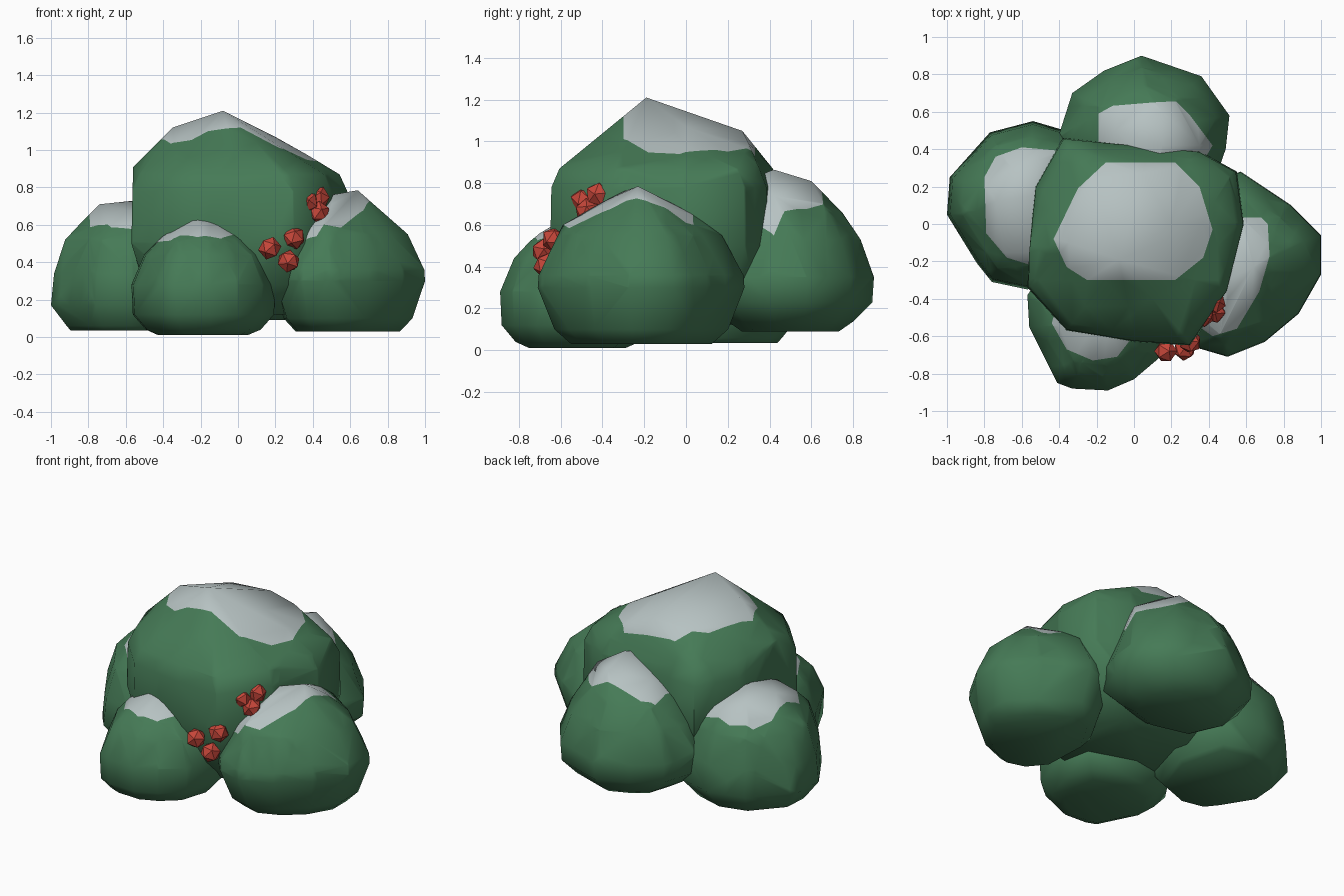
import bpy, bmesh, math
from mathutils import Vector


def material(name, rgb):
    m = bpy.data.materials.new(name)
    m.diffuse_color = (*rgb, 1)
    return m


GREEN = material("leaf green", (0.06, 0.195, 0.093))
SNOW = material("snow grey", (0.47, 0.54, 0.54))
RED = material("berry red", (0.57, 0.062, 0.042))


def clump(name, centre, plan, levels, peaks, snow, snow_z):
    """Rounded leaf clump: scaled plan rings plus peak points, hulled; snow cut in from above."""
    bm = bmesh.new()
    c = Vector(centre)
    for z, s in levels:
        for p in plan:
            q = c + (Vector(p) - c) * s
            bm.verts.new((q.x, q.y, z))
    for p in peaks:
        bm.verts.new(p)
    hull = bmesh.ops.convex_hull(bm, input=bm.verts[:])
    junk = {g for g in hull["geom_interior"] + hull["geom_unused"] if isinstance(g, bmesh.types.BMVert)}
    bmesh.ops.delete(bm, geom=list(junk), context='VERTS')
    # cut the snow outline (counter-clockwise convex polygon) into the upper faces
    sides = []
    for a, b in zip(snow, snow[1:] + snow[:1]):
        sides.append((Vector((*a, 0)), Vector((b[1] - a[1], a[0] - b[0], 0)).normalized()))
    for co, no in sides:
        upper = [f for f in bm.faces if f.normal.z > 0]
        geom = upper + list({e for f in upper for e in f.edges}) + list({v for f in upper for v in f.verts})
        bmesh.ops.bisect_plane(bm, geom=geom, plane_co=co, plane_no=no, dist=1e-5)
        bm.normal_update()
    for f in bm.faces:
        m = f.calc_center_median()
        inside = all((Vector((m.x, m.y, 0)) - co).dot(no) < 1e-4 for co, no in sides)
        f.material_index = int(inside and m.z > snow_z)
        f.smooth = True
    bmesh.ops.recalc_face_normals(bm, faces=bm.faces[:])
    me = bpy.data.meshes.new(name)
    bm.to_mesh(me)
    bm.free()
    me.materials.append(GREEN)
    me.materials.append(SNOW)
    me.set_sharp_from_angle(angle=math.radians(60))
    ob = bpy.data.objects.new(name, me)
    bpy.context.collection.objects.link(ob)


# tall middle clump
clump("centre_clump", (0, -0.1),
      [(-0.57, -0.34), (-0.36, -0.57), (0.0, -0.63), (0.3, -0.65), (0.5, -0.36), (0.59, 0.0),
       (0.55, 0.28), (0.35, 0.39), (-0.1, 0.43), (-0.38, 0.46), (-0.53, 0.2)],
      [(0.12, 0.6), (0.28, 0.88), (0.5, 1.0), (0.78, 0.99), (0.87, 0.92)],
      [(-0.08, -0.19, 1.21), (-0.35, -0.1, 1.12), (-0.56, -0.15, 0.91), (0.2, 0.0, 1.07), (0.36, 0.0, 0.98),
       (0.05, 0.27, 1.05), (-0.22, 0.25, 1.04), (0.2, 0.3, 0.99), (0.2, -0.3, 1.0), (-0.22, -0.31, 1.06)],
      [(-0.43, -0.08), (-0.36, -0.23), (-0.25, -0.3), (0.22, -0.3), (0.37, -0.18), (0.42, -0.03),
       (0.35, 0.2), (0.22, 0.33), (-0.15, 0.33), (-0.3, 0.19)], 0.85)

# right clump
clump("right_clump", (0.58, -0.21),
      [(0.57, 0.28), (0.35, 0.2), (0.18, -0.1), (0.2, -0.5), (0.33, -0.66), (0.5, -0.71),
       (0.7, -0.63), (0.88, -0.48), (1.0, -0.27), (1.0, -0.06), (0.84, 0.1)],
      [(0.03, 0.68), (0.1, 0.84), (0.3, 1.0), (0.36, 0.99), (0.55, 0.78), (0.65, 0.5)],
      [(0.64, -0.23, 0.785), (0.5, -0.3, 0.76), (0.71, -0.1, 0.69), (0.85, -0.22, 0.6),
       (0.55, 0.0, 0.67), (0.5, -0.4, 0.71), (0.46, -0.59, 0.6), (0.9, -0.2, 0.07)],
      [(0.35, 0.03), (0.35, -0.55), (0.42, -0.6), (0.55, -0.56), (0.67, -0.36),
       (0.725, -0.17), (0.715, 0.0), (0.68, 0.035)], 0.5)

# left clump
clump("left_clump", (-0.58, 0.1),
      [(-1.0, 0.05), (-0.84, -0.21), (-0.76, -0.31), (-0.57, -0.35), (-0.3, -0.25), (-0.2, 0.1),
       (-0.3, 0.48), (-0.54, 0.55), (-0.77, 0.49), (-0.985, 0.25)],
      [(0.035, 0.75), (0.06, 0.8), (0.17, 1.0), (0.34, 0.96), (0.52, 0.82), (0.61, 0.62)],
      [(-0.74, 0.12, 0.71), (-0.55, 0.15, 0.73), (-0.5, 0.35, 0.66), (-0.5, -0.15, 0.66), (-0.65, 0.3, 0.68)],
      [(-0.8, 0.25), (-0.79, -0.05), (-0.68, -0.18), (-0.55, -0.22), (-0.38, -0.2),
       (-0.38, 0.39), (-0.6, 0.41), (-0.74, 0.36)], 0.5)

# front clump
clump("front_clump", (-0.19, -0.52),
      [(-0.57, -0.38), (-0.56, -0.55), (-0.41, -0.85), (-0.33, -0.88), (-0.14, -0.89), (0.0, -0.83),
       (0.13, -0.72), (0.2, -0.5), (0.15, -0.25), (-0.15, -0.15), (-0.45, -0.2)],
      [(0.01, 0.62), (0.04, 0.8), (0.12, 0.98), (0.28, 1.0), (0.44, 0.82), (0.52, 0.62)],
      [(-0.14, -0.52, 0.665), (-0.22, -0.55, 0.65), (-0.04, -0.55, 0.57), (-0.2, -0.7, 0.56), (-0.4, -0.55, 0.54)],
      [(-0.44, -0.53), (-0.36, -0.67), (-0.22, -0.73), (-0.09, -0.71), (-0.02, -0.62),
       (-0.03, -0.4), (-0.4, -0.4)], 0.4)

# back clump
clump("back_clump", (0.06, 0.5),
      [(0.04, 0.9), (-0.16, 0.82), (-0.33, 0.7), (-0.41, 0.45), (-0.3, 0.2), (0.1, 0.1),
       (0.42, 0.2), (0.49, 0.4), (0.51, 0.58), (0.36, 0.79)],
      [(0.09, 0.58), (0.14, 0.76), (0.23, 0.98), (0.35, 1.0), (0.53, 0.84), (0.66, 0.62)],
      [(0.15, 0.42, 0.865), (0.15, 0.6, 0.81), (-0.1, 0.5, 0.77), (0.35, 0.42, 0.74), (0.1, 0.25, 0.8)],
      [(-0.19, 0.3), (0.35, 0.3), (0.42, 0.42), (0.3, 0.58), (0.22, 0.66), (0.1, 0.65),
       (-0.1, 0.64), (-0.19, 0.59)], 0.6)

# berries: two small bunches
BERRIES = [(0.17, -0.68, 0.475), (0.30, -0.63, 0.53), (0.27, -0.67, 0.405),
           (0.37, -0.49, 0.72), (0.43, -0.42, 0.745), (0.43, -0.47, 0.665)]
for i, p in enumerate(BERRIES):
    bpy.ops.mesh.primitive_ico_sphere_add(subdivisions=1, radius=0.063, location=p,
                                          rotation=(0.5 * i, 0.3 + 0.4 * i, 0.7 * i))
    berry = bpy.context.object
    berry.name = f"berry_{i + 1}"
    berry.data.materials.append(RED)
